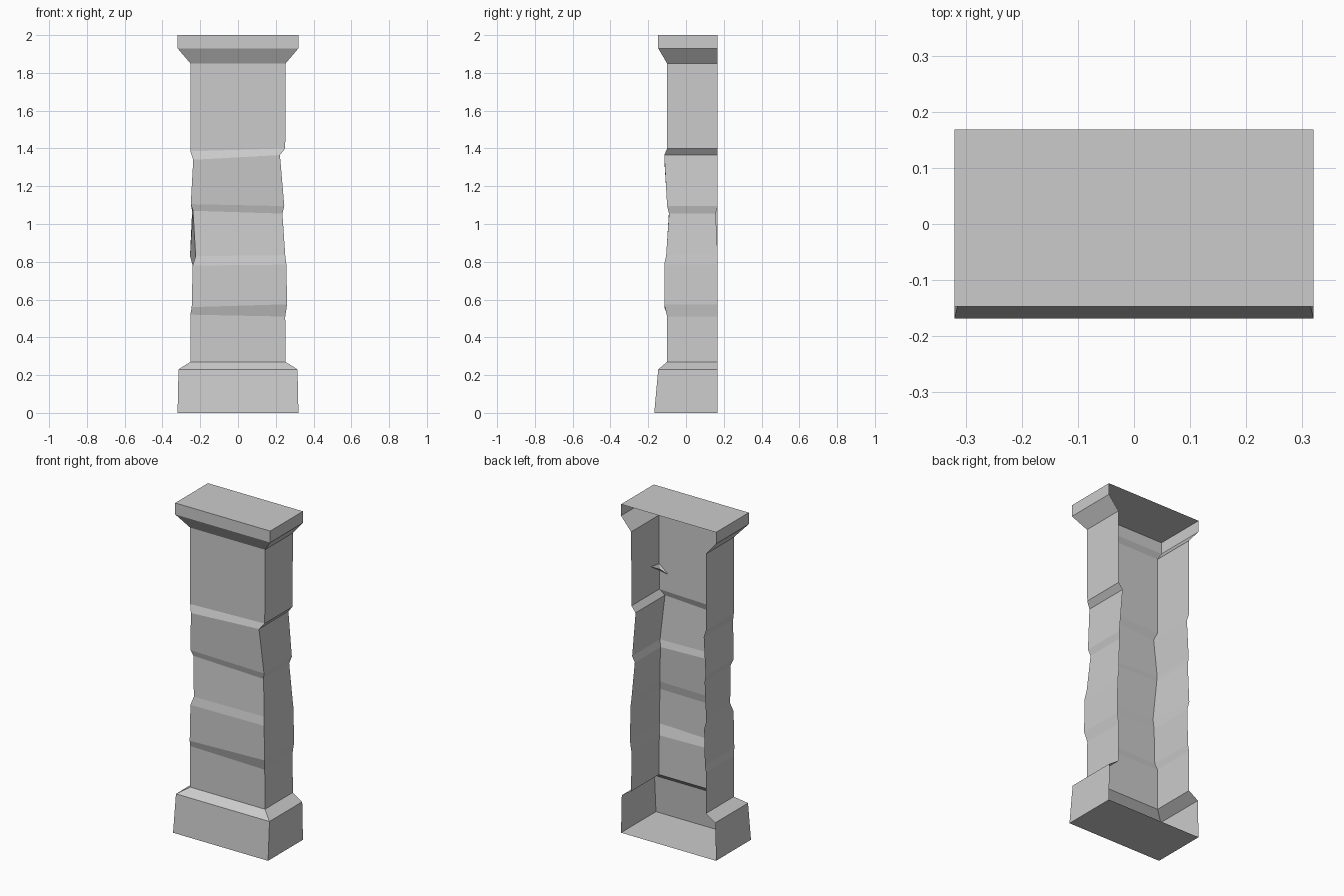
import bpy, bmesh

if "Cube" in bpy.data.objects:
    bpy.data.objects.remove(bpy.data.objects["Cube"])

BACK = 0.168


def ring(zl, zr, xl, xr, y, x_back_left=None, y_back=BACK):
    """Open U outline: back left, front left, front right, back right."""
    xb = xl if x_back_left is None else x_back_left
    return [(xb, BACK, zl), (xl, y, zl), (xr, y, zr), (xr, y_back, zr)]


def flat(z, x, y):
    return ring(z, z, -x, x, y)


def build(name, rings, cap=None, notch=None):
    bm = bmesh.new()
    rows = [[bm.verts.new(c) for c in r] for r in rings]
    n = [bm.verts.new(c) for c in notch] if notch else None
    for k, (a, b) in enumerate(zip(rows, rows[1:])):
        for i in range(3):
            loop = [a[i], a[i + 1], b[i + 1], b[i]]
            # chipped corner interrupts the front and right faces of the last course
            if n and k == len(rows) - 2 and i > 0:
                low, high, front, side, inner = n
                if i == 1:
                    loop = [a[1], a[2], low, front, high, b[2], b[1]]
                else:
                    loop = [a[2], a[3], b[3], b[2], high, side, low]
            bm.faces.new(loop)
    if n:
        low, high, front, side, inner = n
        for p, q in ((front, low), (low, side), (side, high), (high, front)):
            bm.faces.new((p, q, inner))
    if cap == "bottom":
        bm.faces.new(rows[0][::-1])
    if cap == "top":
        bm.faces.new(rows[-1])
    # triangulate the concave chipped faces
    bmesh.ops.triangulate(bm, faces=[f for f in bm.faces if len(f.verts) > 4])
    mesh = bpy.data.meshes.new(name)
    bm.to_mesh(mesh)
    bm.free()
    obj = bpy.data.objects.new(name, mesh)
    bpy.context.collection.objects.link(obj)
    return obj


# Flared plinth, open at the back
build("pillar_base", [ring(0, 0, -0.32, 0.32, -BACK),
                      ring(0.23, 0.23, -0.315, 0.315, -0.147),
                      flat(0.27, 0.252, -0.10)], cap="bottom")

# Weathered shaft with uneven stone courses and a chipped corner
build("pillar_shaft", [
    flat(0.27, 0.252, -0.10),
    ring(0.52, 0.51, -0.252, 0.25, -0.10),
    ring(0.56, 0.575, -0.245, 0.26, -0.115),
    ring(0.78, 0.785, -0.24, 0.256, -0.115),
    ring(0.83, 0.835, -0.224, 0.25, -0.105, x_back_left=-0.254),
    ring(1.07, 1.055, -0.238, 0.235, -0.09, x_back_left=-0.243, y_back=0.157),
    ring(1.105, 1.095, -0.25, 0.245, -0.10),
    ring(1.34, 1.365, -0.237, 0.222, -0.115),
    ring(1.385, 1.40, -0.252, 0.25, -0.10),
    flat(1.85, 0.252, -0.10),
], notch=[(0.25, -0.10, 1.515), (0.25, -0.10, 1.555), (0.19, -0.10, 1.505),
          (0.25, -0.018, 1.567), (0.232, -0.082, 1.532)])

# Capital with a sloped underside and flat top slab
build("pillar_capital", [flat(1.85, 0.252, -0.10), flat(1.93, 0.32, -0.147),
                         flat(2.0, 0.32, -0.147)], cap="top")
